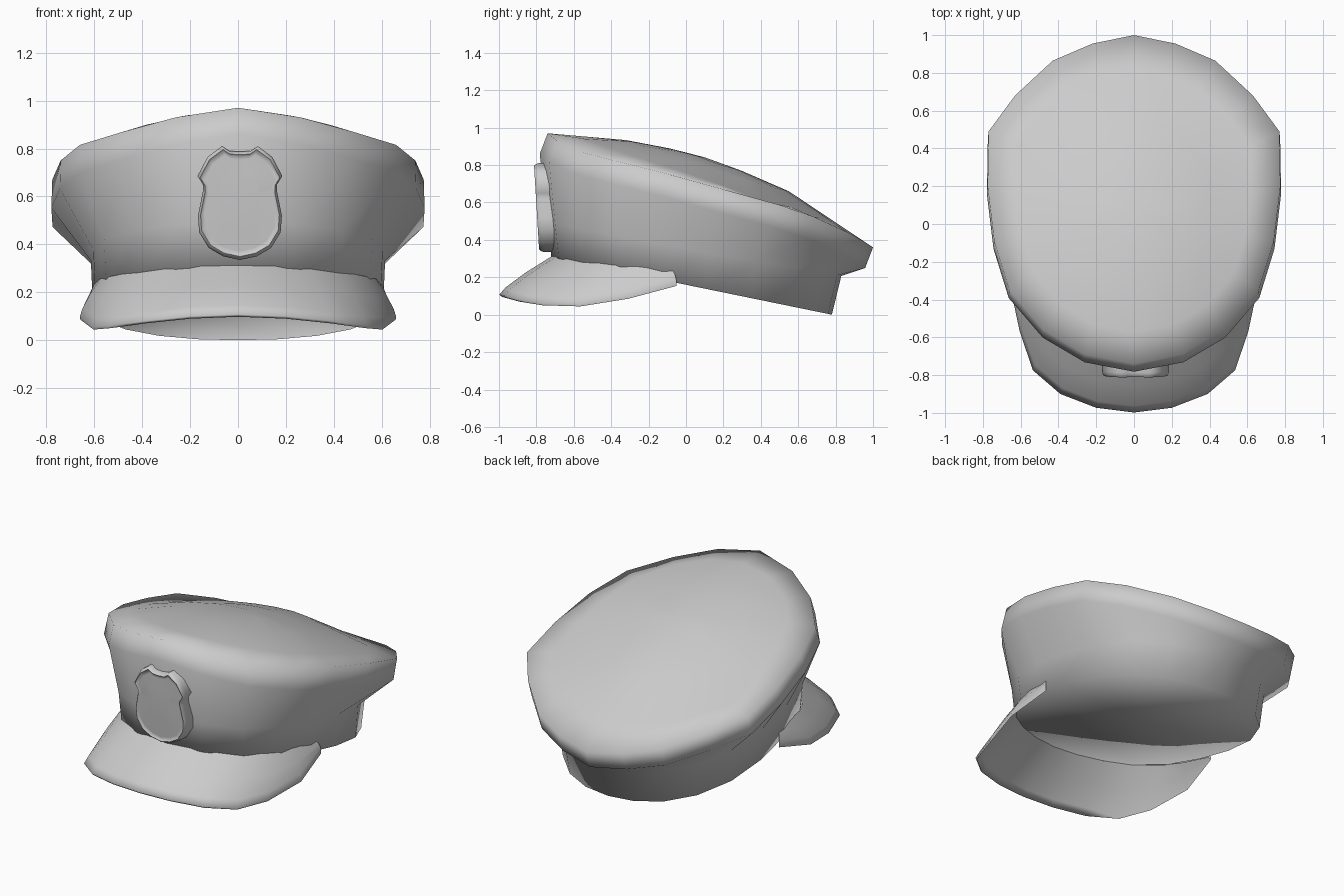
import bpy, bmesh

if "Cube" in bpy.data.objects:
    bpy.data.objects.remove(bpy.data.objects["Cube"])

mat = bpy.data.materials.new("light_grey")
mat.diffuse_color = (0.6, 0.6, 0.6, 1)
mat.use_nodes = True
mat.node_tree.nodes["Principled BSDF"].inputs["Base Color"].default_value = mat.diffuse_color


def finish(name, bm, angle):
    bmesh.ops.recalc_face_normals(bm, faces=bm.faces)
    me = bpy.data.meshes.new(name)
    bm.to_mesh(me)
    bm.free()
    ob = bpy.data.objects.new(name, me)
    bpy.context.collection.objects.link(ob)
    me.materials.append(mat)
    bpy.ops.object.select_all(action='DESELECT')
    ob.select_set(True)
    bpy.context.view_layer.objects.active = ob
    bpy.ops.object.shade_smooth_by_angle(angle=angle)
    return ob


def mirror(half):
    """Right half, front to back -> closed ring."""
    return half + [(-x, y, z) for x, y, z in half[-2:0:-1]]


def sweep(half):
    """Right half, centre to corner -> open row from corner to corner."""
    return [(-x, y, z) for x, y, z in half[:0:-1]] + half


def loft(bm, rings, closed=True):
    rows = [[bm.verts.new(p) for p in r] for r in rings]
    for a, b in zip(rows, rows[1:]):
        n = len(a)
        for i in range(n if closed else n - 1):
            j = (i + 1) % n
            bm.faces.new((a[i], a[j], b[j], b[i]))
    return rows


def cap_end(bm, row, point):
    tip = bm.verts.new(point)
    for i, v in enumerate(row):
        bm.faces.new((v, row[(i + 1) % len(row)], tip))


# Ridge line of the crown along the middle, as (y, z)
RIDGE = [(-0.8, 0.975), (-0.74, 0.97), (-0.28, 0.93), (0.05, 0.86),
         (0.31, 0.765), (0.55, 0.66), (1.0, 0.36)]


def ridge(y):
    for (y0, z0), (y1, z1) in zip(RIDGE, RIDGE[1:]):
        if y <= y1:
            return z0 + (z1 - z0) * (y - y0) / (y1 - y0)
    return RIDGE[-1][1]


def rim_z(y):
    return 0.16 - 0.205 * y


# Crown edge and band outline, right half from front to back
EDGE = [(0, -0.74, 0.97), (0.26, -0.69, 0.93), (0.48, -0.56, 0.87), (0.66, -0.35, 0.815),
        (0.74, -0.09, 0.75), (0.775, 0.2, 0.67), (0.77, 0.49, 0.59), (0.63, 0.68, 0.525),
        (0.43, 0.865, 0.44), (0.22, 0.955, 0.39), (0, 1.0, 0.36)]
BAND = [(0, -0.72), (0.23, -0.68), (0.43, -0.55), (0.55, -0.35), (0.595, -0.12),
        (0.605, 0.12), (0.57, 0.36), (0.47, 0.56), (0.33, 0.69), (0.17, 0.76), (0, 0.78)]

# Crown and band in one skin, closed flat underneath
rim = [(x, y, rim_z(y)) for x, y in BAND]
seam = [(x * 1.015, y + 0.09 * max(0, y) - 0.02, 0.355 - 0.19 * y) for x, y in BAND]
bulge = [(x * 1.005, y - 0.042, z - 0.11 - 0.01 * abs(x)) for x, y, z in EDGE]
dome = []
for s in (0.8, 0.5, 0.22):
    pts = [(x * s, 0.1 + (y - 0.1) * s) for x, y, z in EDGE]
    dome.append([(x, y, ridge(y) - 0.3 * x * x) for x, y in pts])
bm = bmesh.new()
rows = loft(bm, [mirror(r) for r in [rim, seam, bulge, EDGE] + dome])
cap_end(bm, rows[-1], (0, 0.1, ridge(0.1)))
cap_end(bm, rows[0], (0, 0, rim_z(0)))
finish("cap_body", bm, 2.4)

# Visor, a curved sheet with a thin edge
INNER = [(0, -0.71), (0.15, -0.69), (0.3, -0.63), (0.43, -0.54), (0.53, -0.4),
         (0.575, -0.25), (0.6, -0.07)]
RAISE = [0.012, 0.012, 0.012, 0.015, 0.025, 0.045, 0.06]
OUTER = [(0, -0.998, 0.108), (0.2, -0.973, 0.1), (0.39, -0.9, 0.08), (0.535, -0.775, 0.06),
         (0.605, -0.57, 0.055), (0.66, -0.31, 0.098), (0.617, -0.05, 0.17)]
top = [(x, y, rim_z(y) + h) for (x, y), h in zip(INNER, RAISE)]
under = [(x, y, rim_z(y) - 0.002) for x, y in INNER]


def between(inner, t, lift):
    return [tuple(p + (q - p) * t + (lift if k == 2 else 0)
                  for k, (p, q) in enumerate(zip(a, b))) for a, b in zip(inner, OUTER)]


bm = bmesh.new()
loft(bm, [sweep(r) for r in (top, between(top, 0.5, 0.015), between(top, 0.88, 0.014), OUTER,
                             between(under, 0.97, -0.016), between(under, 0.85, -0.01),
                             between(under, 0.5, 0.0), under)], False)
finish("visor", bm, 1.6)

# Shield badge with a rounded border
SHIELD = [(0, 0.335), (0.07, 0.35), (0.13, 0.385), (0.17, 0.45), (0.175, 0.52), (0.155, 0.62),
          (0.155, 0.65), (0.177, 0.685), (0.135, 0.765), (0.075, 0.81), (0.045, 0.79), (0, 0.787)]


def shield(s, push, back=None):
    half = []
    for x, z in SHIELD:
        z = 0.575 + (z - 0.575) * s
        front = -0.785 - 0.06 * (z - 0.34)
        half.append((x * s, front + push if back is None else back, z))
    return [(x + 0.008, y, z) for x, y, z in mirror(half)]


bm = bmesh.new()
rows = loft(bm, [shield(1, 0, -0.7), shield(1, 0.025), shield(0.97, 0.006), shield(0.94, 0),
                 shield(0.9, 0.008), shield(0.84, 0.008), shield(0.5, 0.004)])
bm.faces.new(rows[-1])
finish("badge", bm, 1.4)
